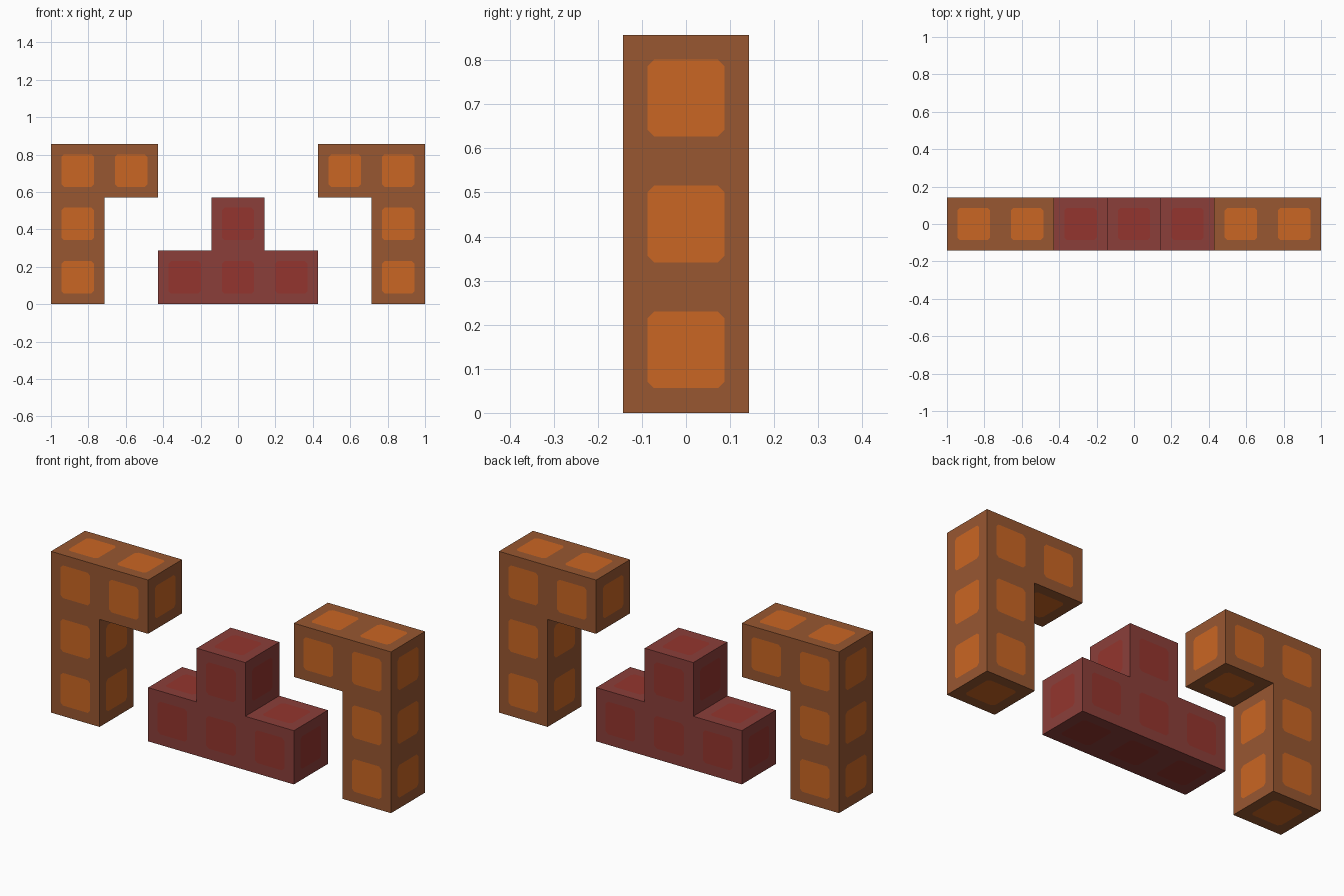
import bpy
import bmesh
from mathutils import Matrix, Vector

cube = bpy.data.objects.get("Cube")
if cube:
    bpy.data.objects.remove(cube, do_unlink=True)

CELL = 2 / 7          # edge of one block
MARGIN = 0.056        # frame width around each panel
CORNER = 0.014        # clipped panel corner


def material(name, rgb):
    """Flat material from 0-255 display values, stored as linear."""
    linear = [((c / 255 + 0.055) / 1.055) ** 2.4 for c in rgb]
    mat = bpy.data.materials.new(name)
    mat.use_nodes = True
    mat.diffuse_color = (*linear, 1)
    bsdf = mat.node_tree.nodes["Principled BSDF"]
    bsdf.inputs["Base Color"].default_value = (*linear, 1)
    bsdf.inputs["Roughness"].default_value = 0.8
    return mat


def block_piece(name, cells, frame_mat, panel_mat):
    """Join unit blocks at (column, row) and inset a panel on every open face."""
    bm = bmesh.new()
    centres = [Vector((col * CELL, 0, (row + 0.5) * CELL)) for col, row in cells]
    hidden = []
    for (col, row), centre in zip(cells, centres):
        made = bmesh.ops.create_cube(bm, size=CELL, matrix=Matrix.Translation(centre))
        bm.normal_update()
        for face in {f for v in made["verts"] for f in v.link_faces}:
            n = face.normal
            beside = (col + round(n.x), row + round(n.z))
            if abs(n.y) < 0.5 and beside in cells:
                hidden.append(face)
    bmesh.ops.delete(bm, geom=hidden, context="FACES")
    bmesh.ops.remove_doubles(bm, verts=bm.verts[:], dist=0.001)

    # Inset panels with clipped corners
    panels = bm.faces[:]
    bmesh.ops.inset_individual(bm, faces=panels, thickness=MARGIN, use_even_offset=True)
    corners = list({v for f in panels for v in f.verts})
    bmesh.ops.bevel(bm, geom=corners, offset=CORNER, segments=1,
                    affect="VERTICES", profile=0.5)

    # Only a panel is centred on the side of its block
    for face in bm.faces:
        middle = face.calc_center_median()
        centred = any((middle - c).length < CELL / 2 + 0.001 for c in centres)
        face.material_index = int(centred)

    mesh = bpy.data.meshes.new(name)
    bm.to_mesh(mesh)
    bm.free()
    mesh.materials.append(frame_mat)
    mesh.materials.append(panel_mat)
    obj = bpy.data.objects.new(name, mesh)
    bpy.context.collection.objects.link(obj)
    return obj


brown = material("brown frame", (152, 87, 49))
orange = material("orange panel", (202, 102, 35))
dark_red = material("dark red frame", (139, 63, 58))
red = material("red panel", (148, 53, 46))

# Mirrored corner pieces: a post with an arm pointing inward
for name, side in (("left_corner_piece", 1), ("right_corner_piece", -1)):
    post = [(side * 3, row) for row in range(3)]
    block_piece(name, post + [(side * 2, 2)], brown, orange)

# Centre piece: a row of three with one block on top
block_piece("centre_tee_piece", [(-1, 0), (0, 0), (1, 0), (0, 1)], dark_red, red)
